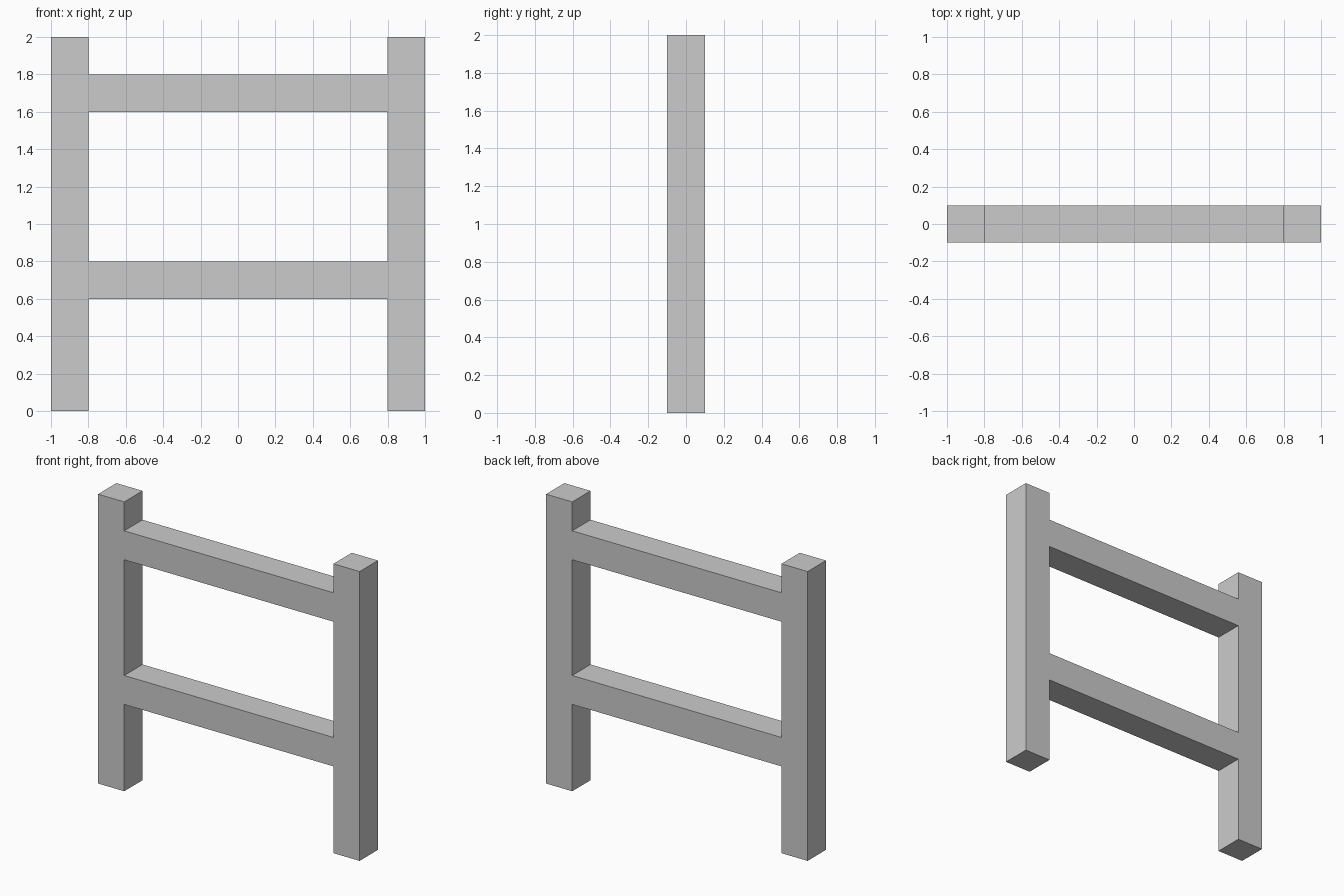
import bpy

if "Cube" in bpy.data.objects:
    bpy.data.objects.remove(bpy.data.objects["Cube"])

T = 0.2  # square timber thickness


def box(name, size, center):
    bpy.ops.mesh.primitive_cube_add(size=1, location=center)
    obj = bpy.context.object
    obj.name = name
    obj.scale = size
    bpy.ops.object.transform_apply(location=False, rotation=False, scale=True)
    return obj


# Upright posts
for side, x in (("left", -0.9), ("right", 0.9)):
    box(f"{side}_post", (T, T, 2.0), (x, 0, 1.0))

# Horizontal rails butted between the posts
for level, z in (("lower", 0.7), ("upper", 1.7)):
    box(f"{level}_rail", (1.6, T, T), (0, 0, z))
